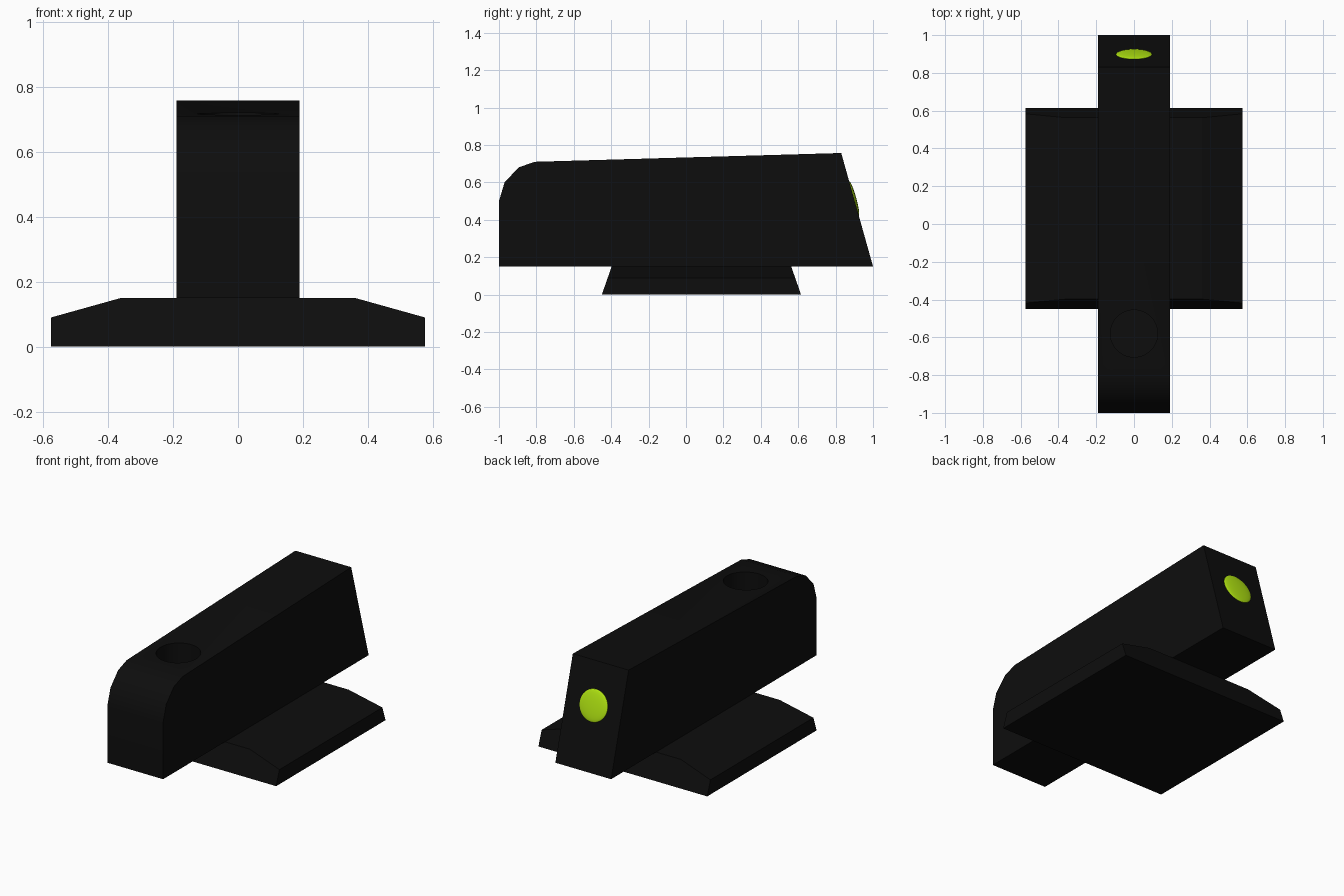
import bpy
import bmesh
import math
from mathutils import Matrix, Vector

cube = bpy.data.objects.get("Cube")
if cube:
    bpy.data.objects.remove(cube, do_unlink=True)


def make_material(name, colour, roughness):
    mat = bpy.data.materials.new(name)
    mat.use_nodes = True
    mat.diffuse_color = (*colour, 1)
    bsdf = mat.node_tree.nodes["Principled BSDF"]
    bsdf.inputs["Base Color"].default_value = (*colour, 1)
    bsdf.inputs["Roughness"].default_value = roughness
    return mat


black = make_material("matte black", (0.004, 0.004, 0.004), 0.6)
green = make_material("bright green", (0.45, 0.8, 0.006), 0.4)


def add_object(name, bm, mat):
    bmesh.ops.recalc_face_normals(bm, faces=bm.faces)
    mesh = bpy.data.meshes.new(name)
    bm.to_mesh(mesh)
    bm.free()
    mesh.materials.append(mat)
    obj = bpy.data.objects.new(name, mesh)
    bpy.context.collection.objects.link(obj)
    return obj


def prism(points, step):
    """Closed outline extruded along a vector."""
    bm = bmesh.new()
    face = bm.faces.new([bm.verts.new(p) for p in points])
    result = bmesh.ops.extrude_face_region(bm, geom=[face])
    moved = [v for v in result["geom"] if isinstance(v, bmesh.types.BMVert)]
    bmesh.ops.translate(bm, verts=moved, vec=step)
    return bm


# Upright blade: side profile with a rounded nose and sloping rear
half_width = 0.19
bottom = 0.15
rear_top = Vector((0, 0.83, 0.757))
rear_low = Vector((0, 1.0, bottom))
profile = [(-1, bottom), (-1, 0.5), (-0.97, 0.6), (-0.895, 0.68),
           (-0.81, 0.71), rear_top.yz, rear_low.yz]
blade = add_object("blade", prism([(-half_width, y, z) for y, z in profile],
                                  (2 * half_width, 0, 0)), black)

# Round blind hole in the top of the blade
bm = bmesh.new()
bmesh.ops.create_cone(bm, cap_ends=True, segments=48, radius1=0.125,
                      radius2=0.125, depth=0.4,
                      matrix=Matrix.Translation((0, -0.58, 0.77)))
cutter = add_object("hole_cutter", bm, black)
cutter.hide_render = True
cut = blade.modifiers.new("hole", "BOOLEAN")
cut.operation = "DIFFERENCE"
cut.solver = "EXACT"
cut.object = cutter
bpy.context.view_layer.objects.active = blade
bpy.ops.object.modifier_apply(modifier=cut.name)
bpy.data.objects.remove(cutter, do_unlink=True)

# Dovetail base: chamfered cross-section, front and rear leaning inward
half = [(0.575, 0), (0.575, 0.09), (0.36, bottom)]
section = half + [(-x, z) for x, z in reversed(half)]
front, rear = -0.45, 0.615
bm = prism([(x, front, z) for x, z in section], (0, rear - front, 0))
for v in bm.verts:
    v.co.y += v.co.z * (0.35 if v.co.y < 0 else -0.35)
base = add_object("dovetail_base", bm, black)

# Slightly domed dot on the sloping rear face
slope = rear_low - rear_top
normal = Vector((0, -slope.z, slope.y)).normalized()
centre = rear_top + slope * 0.4
bm = bmesh.new()
bmesh.ops.create_uvsphere(bm, u_segments=48, v_segments=24, radius=0.095)
bmesh.ops.scale(bm, verts=bm.verts, vec=(1, 1, 0.13))
bmesh.ops.transform(bm, verts=bm.verts, matrix=Matrix.Translation(centre)
                    @ normal.to_track_quat("Z", "Y").to_matrix().to_4x4())
dot = add_object("rear_dot", bm, green)

# Smooth round surfaces, keep real edges sharp
for obj, angle in ((blade, 35), (dot, 80)):
    bpy.ops.object.select_all(action="DESELECT")
    obj.select_set(True)
    bpy.context.view_layer.objects.active = obj
    bpy.ops.object.shade_smooth_by_angle(angle=math.radians(angle))
